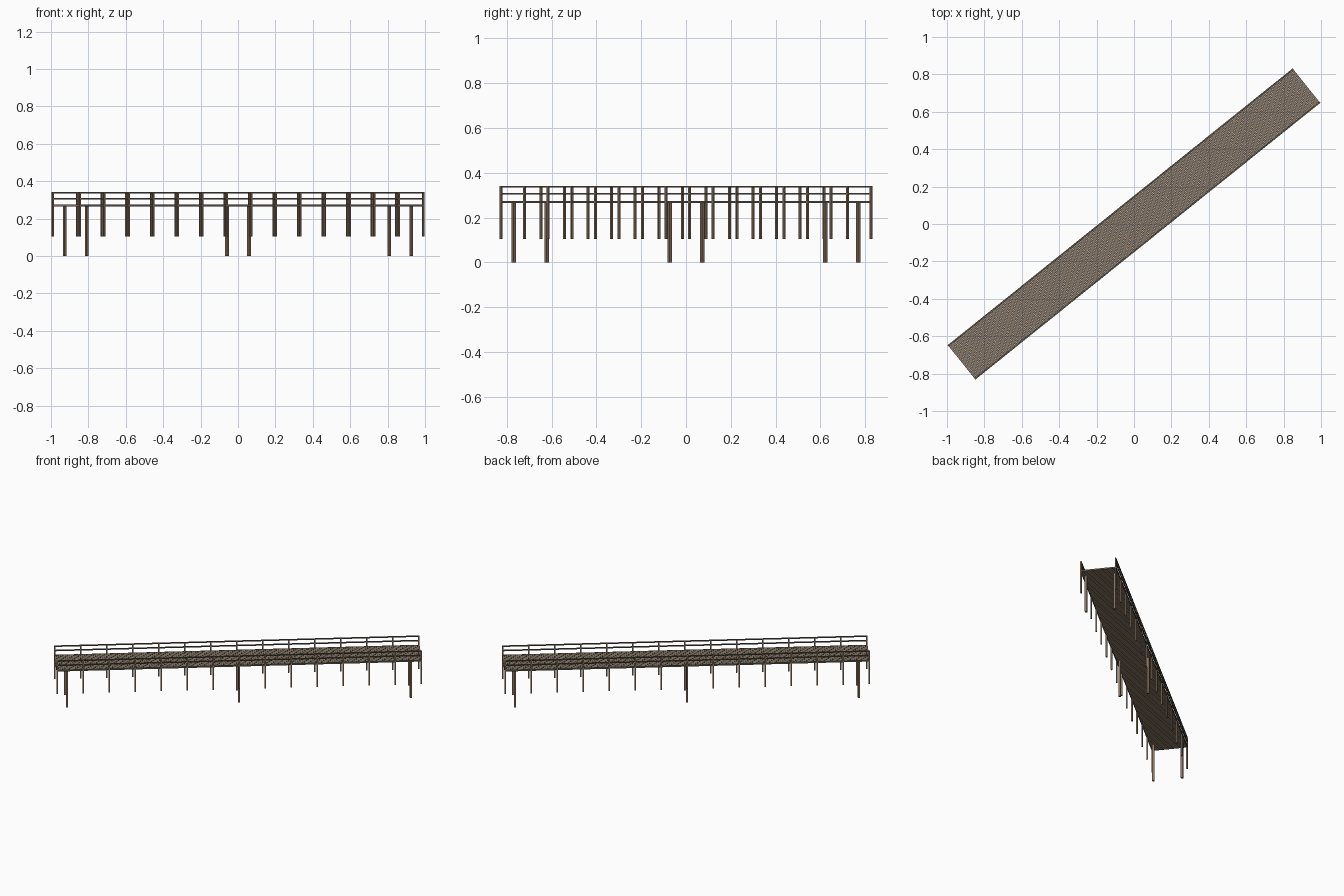
import bpy, math
from mathutils import Matrix

cube = bpy.data.objects.get("Cube")
if cube:
    bpy.data.objects.remove(cube, do_unlink=True)

LENGTH, WIDTH = 2.365, 0.238
BAYS = 14
TURN = Matrix.Rotation(math.atan2(1.48, 1.845), 4, 'Z')


def material(name, colour):
    m = bpy.data.materials.new(name)
    m.use_nodes = True
    m.diffuse_color = (*colour, 1)
    m.node_tree.nodes["Principled BSDF"].inputs["Base Color"].default_value = (*colour, 1)
    return m


deck_wood = material("deck wood", (0.25, 0.185, 0.13))
post_wood = material("post wood", (0.24, 0.165, 0.11))
rail_wood = material("rail wood", (0.13, 0.11, 0.08))


def boxes(name, mat, centres, size):
    """One object holding equal boxes, laid out along the bridge and then turned."""
    verts, faces = [], []
    for cx, cy, cz in centres:
        b = len(verts)
        for dx in (-.5, .5):
            for dy in (-.5, .5):
                for dz in (-.5, .5):
                    verts.append((cx + dx * size[0], cy + dy * size[1], cz + dz * size[2]))
        for f in ((0, 1, 3, 2), (4, 6, 7, 5), (0, 4, 5, 1), (2, 3, 7, 6), (0, 2, 6, 4), (1, 5, 7, 3)):
            faces.append([b + i for i in f])
    mesh = bpy.data.meshes.new(name)
    mesh.from_pydata(verts, [], faces)
    mesh.transform(TURN)
    mesh.materials.append(mat)
    obj = bpy.data.objects.new(name, mesh)
    bpy.context.collection.objects.link(obj)
    return obj


# Deck of crosswise planks with narrow gaps
planks = BAYS * 12
pitch = LENGTH / planks
boxes("deck_planks", deck_wood,
      [((i + .5) * pitch - LENGTH / 2, 0, 0.27) for i in range(planks)],
      (pitch * 0.88, WIDTH - 0.008, 0.009))

for side, label in ((1, "left"), (-1, "right")):
    y = side * (WIDTH / 2 - 0.005)
    # Railing posts reaching below the deck
    step = (LENGTH - 0.01) / BAYS
    boxes(label + "_railing_posts", post_wood,
          [((i - BAYS / 2) * step, y, 0.2225) for i in range(BAYS + 1)], (0.01, 0.009, 0.235))
    # Hand rail and middle rail
    boxes(label + "_rails", rail_wood,
          [(0, y, z) for z in (0.338, 0.307)], (LENGTH, 0.008, 0.007))
    # Beam along the deck edge
    boxes(label + "_edge_beam", rail_wood, [(0, y, 0.27)], (LENGTH, 0.008, 0.01))
    # Thick piles standing on the ground
    boxes(label + "_piles", post_wood,
          [(x, side * 0.094, 0.134) for x in (-1.112, 0, 1.112)], (0.0145, 0.0145, 0.268))
